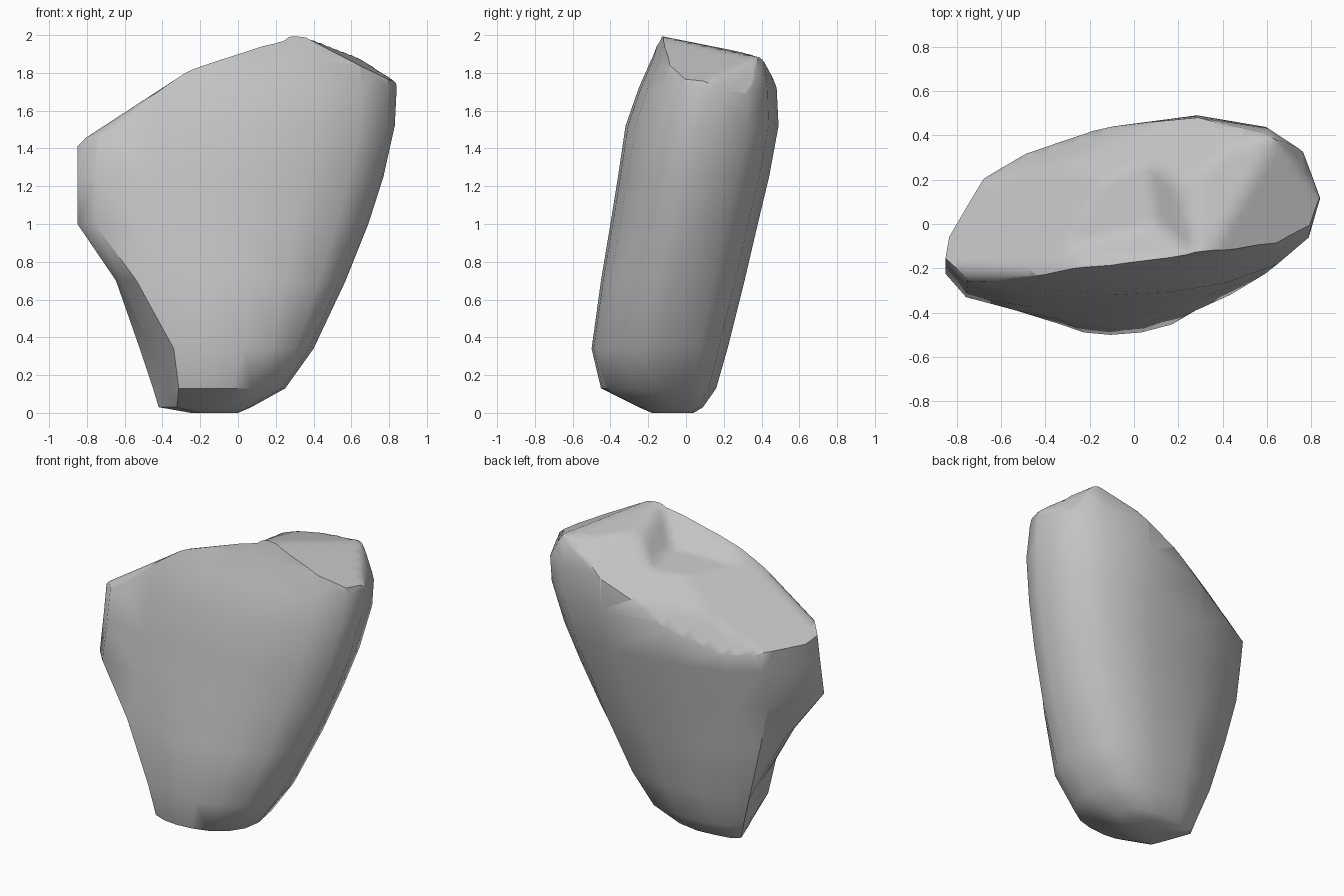
import bpy, bmesh, math

cube = bpy.data.objects.get("Cube")
if cube:
    bpy.data.objects.remove(cube, do_unlink=True)

# Plain stone grey
stone = bpy.data.materials.new("stone_grey")
stone.use_nodes = True
grey = (0.55, 0.55, 0.55, 1)
stone.diffuse_color = grey
shader = next(n for n in stone.node_tree.nodes if n.type == 'BSDF_PRINCIPLED')
shader.inputs["Base Color"].default_value = grey
shader.inputs["Roughness"].default_value = 0.9

# Plan outlines in units of half width and half depth: right and front are shared
right_side = [(.72, .87), (.91, .58), (1, 0), (.95, -.36), (.78, -.66), (.5, -.87),
              (.2, -.97), (-.1, -1)]
upper = [(-.5, -.93), (-.88, -.82), (-1, -.55), (-.98, -.3), (-.79, .36),
         (-.56, .64), (-.2, .85), (.35, 1)]
lower = [(-.36, -.97), (-.61, -.86), (-.74, -.4), (-.87, .1), (-1, .62),
         (-.8, .85), (-.4, .95), (.15, 1)]

# Horizontal sections: height, left and right limits, front and back limits
sections = [(0, -.25, 0, -.18, .04), (.03, -.42, .07, -.25, .09),
            (.13, -.45, .25, -.45, .16), (.34, -.52, .4, -.5, .22),
            (.7, -.69, .57, -.45, .31), (1, -.85, .69, -.4, .38),
            (1.25, -.85, .77, -.36, .44), (1.52, -.85, .83, -.32, .49),
            (1.72, -.85, .84, -.25, .48), (1.88, -.85, .82, -.18, .45),
            (2.1, -.85, .79, -.12, .38)]


def plane(x, y, px, py, height, slope_x, slope_y):
    return height + slope_x * (x - px) + slope_y * (y - py)


def crown(x, y):
    """Height of the broken top of the boulder."""
    hollow = max(plane(x, y, .13, 0, 1.8, .16, -.11),    # terrace floor
                 plane(x, y, .1, 0, 1.8, 1.1, 0),        # wall of the peak
                 plane(x, y, -.3, -.16, 1.79, .36, -.9))  # front lip
    return min(hollow,
               plane(x, y, -.85, -.2, 1.43, .65, -.4),   # low shoulder
               plane(x, y, -.7, -.29, 1.45, .7, 1),      # low front corner
               plane(x, y, -.3, -.16, 1.79, .36, -.2),   # long upper slope
               plane(x, y, .28, -.15, 2, -.03, -.2),     # peak
               plane(x, y, .5, -.15, 1.91, -.53, .08),   # high shoulder
               plane(x, y, .83, .12, 1.76, -2, -1),      # high rear corner
               plane(x, y, .35, .36, 1.86, .2, -.9),     # rear edge of the peak
               plane(x, y, -.4, .2, 1.6, .5, -.8),       # rear upper slope
               plane(x, y, -.4, .28, 1.5, .9, -1.6))     # rear rounding


def add_object(name, bm):
    bmesh.ops.recalc_face_normals(bm, faces=bm.faces[:])
    bmesh.ops.triangulate(bm, faces=bm.faces[:])
    mesh = bpy.data.meshes.new(name)
    bm.to_mesh(mesh)
    bm.free()
    mesh.materials.append(stone)
    obj = bpy.data.objects.new(name, mesh)
    bpy.context.collection.objects.link(obj)
    return obj


# Skin the sections, blending from the undercut foot to the upper outline
bm = bmesh.new()
rings = []
for z, x0, x1, y0, y1 in sections:
    cx, cy, hx, hy = (x0 + x1) / 2, (y0 + y1) / 2, (x1 - x0) / 2, (y1 - y0) / 2
    t = min(1, max(0, (z - .34) / .66))
    left_side = [(a + (c - a) * t, b + (d - b) * t)
                 for (a, b), (c, d) in zip(lower, upper)]
    rings.append([bm.verts.new((cx + u * hx, cy + v * hy, z))
                  for u, v in right_side + left_side])
n = len(rings[0])
for bottom, top in zip(rings, rings[1:]):
    for i in range(n):
        j = (i + 1) % n
        bm.faces.new((bottom[i], bottom[j], top[j], top[i]))
bm.faces.new(rings[0])
bm.faces.new(rings[-1])
boulder = add_object("boulder", bm)

# Block whose underside is the shape of the broken top
bm = bmesh.new()
bmesh.ops.create_grid(bm, x_segments=50, y_segments=36, size=1)
for v in bm.verts:
    v.co.y *= .7
    v.co.z = crown(v.co.x, v.co.y)
lid = bmesh.ops.extrude_face_region(bm, geom=bm.faces[:], use_keep_orig=True)
for v in lid["geom"]:
    if isinstance(v, bmesh.types.BMVert):
        v.co.z = 4
cutter = add_object("crown_cutter", bm)
cutter.hide_render = True

# Cut the top, then give a soft stone surface with crisp broken edges
bpy.ops.object.select_all(action='DESELECT')
boulder.select_set(True)
bpy.context.view_layer.objects.active = boulder
cut = boulder.modifiers.new("crown_cut", 'BOOLEAN')
cut.operation = 'DIFFERENCE'
cut.solver = 'EXACT'
cut.object = cutter
bpy.ops.object.modifier_apply(modifier=cut.name)
bpy.data.objects.remove(cutter, do_unlink=True)
bpy.ops.object.shade_smooth_by_angle(angle=math.radians(45))
